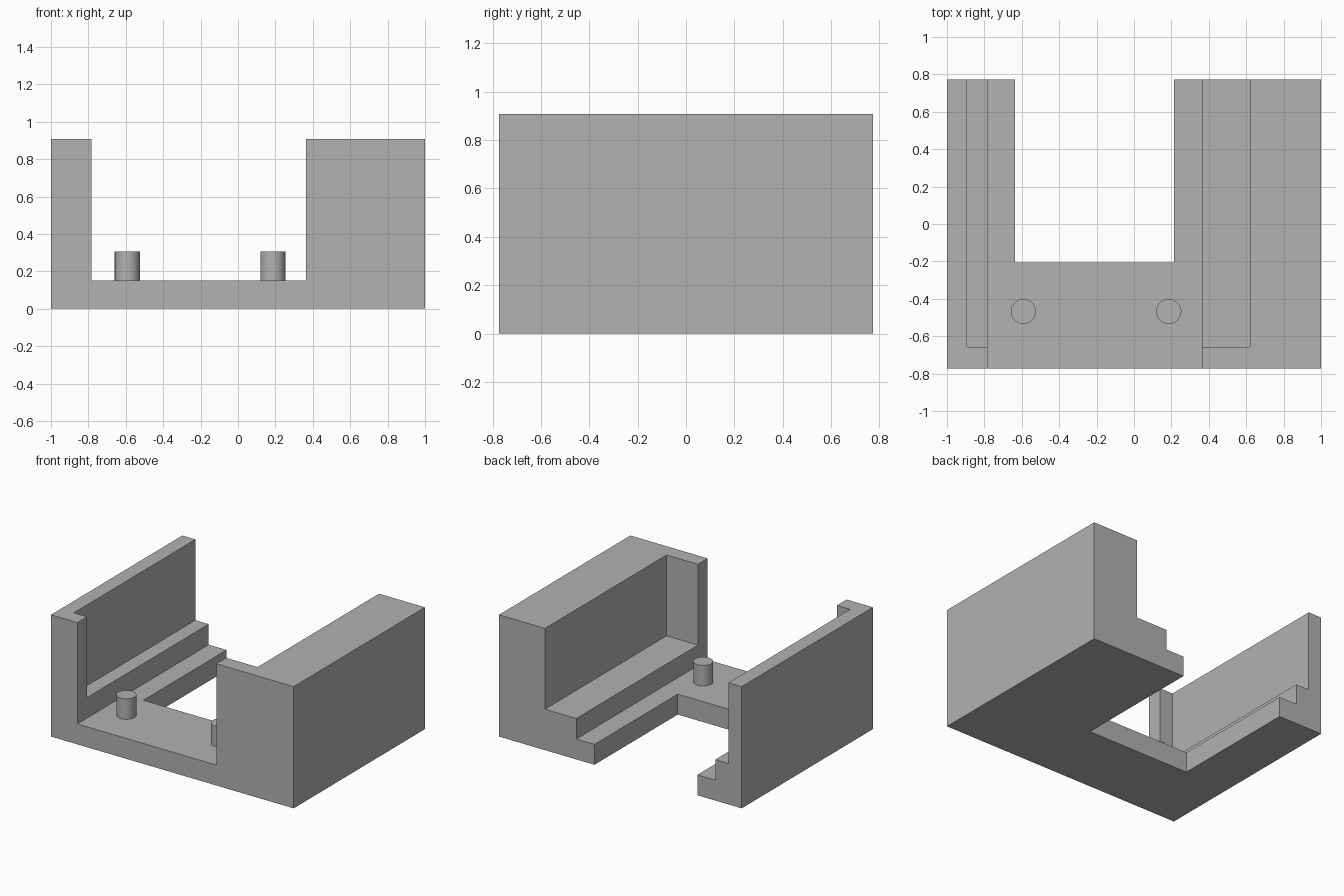
import bpy
import bmesh
from mathutils import Vector

default_cube = bpy.data.objects.get("Cube")
if default_cube:
    bpy.data.objects.remove(default_cube, do_unlink=True)

# Single plain grey
GREY = (0.445, 0.445, 0.445, 1.0)
grey = bpy.data.materials.new("plain_grey")
grey.use_nodes = True
grey.diffuse_color = GREY
shader = next(n for n in grey.node_tree.nodes if n.type == "BSDF_PRINCIPLED")
shader.inputs["Base Color"].default_value = GREY

FRONT, BACK, TOP = -0.773, 0.773, 0.907
FLOOR, LEDGE = 0.152, 0.305
OVER = 0.2  # how far cutters reach past the block


def box(name, low, high):
    """Axis-aligned box between two corners."""
    low, high = Vector(low), Vector(high)
    bm = bmesh.new()
    bmesh.ops.create_cube(bm, size=1)
    bmesh.ops.scale(bm, vec=high - low, verts=bm.verts)
    bmesh.ops.translate(bm, vec=(low + high) / 2, verts=bm.verts)
    mesh = bpy.data.meshes.new(name)
    bm.to_mesh(mesh)
    bm.free()
    mesh.materials.append(grey)
    obj = bpy.data.objects.new(name, mesh)
    bpy.context.collection.objects.link(obj)
    return obj


def cut(target, name, low, high):
    """Subtract a box from the target and discard the cutter."""
    cutter = box(name, low, high)
    cutter.hide_render = True
    mod = target.modifiers.new(name, "BOOLEAN")
    mod.operation = "DIFFERENCE"
    mod.solver = "EXACT"
    mod.object = cutter
    bpy.context.view_layer.objects.active = target
    bpy.ops.object.modifier_apply(modifier=name)
    bpy.data.objects.remove(cutter, do_unlink=True)


# Bracket body: solid block with a channel, a stepped recess and a rear notch
body = box("bracket_body", (-1, FRONT, 0), (1, BACK, TOP))
cut(body, "channel", (-0.783, FRONT - OVER, FLOOR), (0.363, BACK + OVER, TOP + OVER))
cut(body, "ledge_recess", (-0.892, -0.658, LEDGE), (0.621, BACK + OVER, TOP + OVER))
cut(body, "rear_notch", (-0.635, -0.207, -OVER), (0.213, BACK + OVER, TOP + OVER))

# Locating pegs on the floor
for name, x in (("right_peg", -0.592), ("left_peg", 0.186)):
    bpy.ops.mesh.primitive_cylinder_add(
        vertices=48, radius=0.067, depth=LEDGE - FLOOR,
        location=(x, -0.468, (LEDGE + FLOOR) / 2))
    peg = bpy.context.object
    peg.name = name
    peg.data.materials.append(grey)
    bpy.ops.object.shade_smooth_by_angle()
